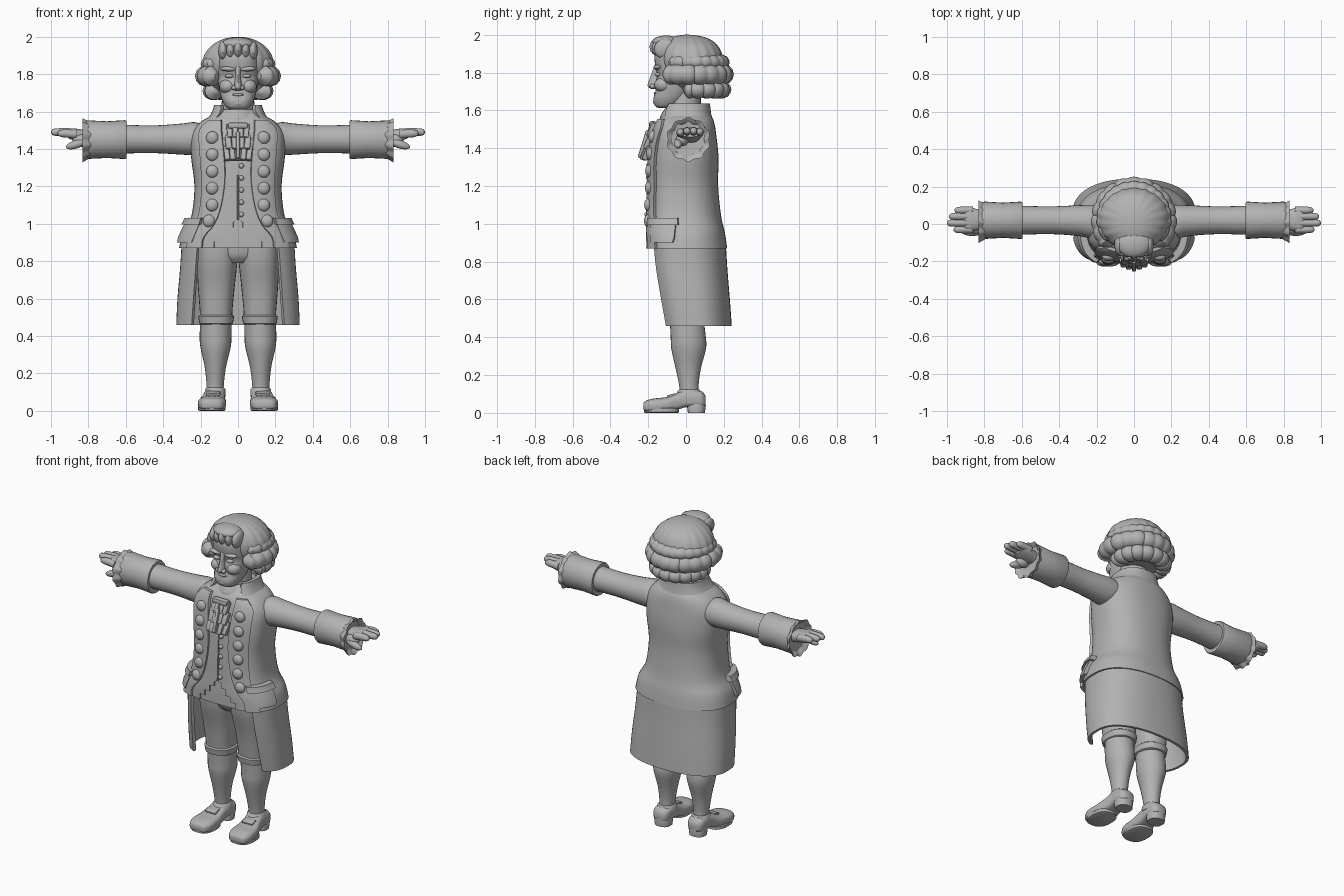
import bpy, bmesh, math
from mathutils import Vector, Euler, Matrix

grey = bpy.data.materials.new("plain_grey")
grey.diffuse_color = (0.45, 0.45, 0.45, 1)
TAU = 2 * math.pi


def finish(name, bm):
    bmesh.ops.recalc_face_normals(bm, faces=bm.faces)
    me = bpy.data.meshes.new(name)
    bm.to_mesh(me)
    bm.free()
    me.materials.append(grey)
    ob = bpy.data.objects.new(name, me)
    bpy.context.collection.objects.link(ob)
    return ob


def skin(name, loops):
    """Closed skin over matching point loops, capped at both ends."""
    bm = bmesh.new()
    vs = [[bm.verts.new(p) for p in lp] for lp in loops]
    n = len(vs[0])
    for a, b in zip(vs, vs[1:]):
        for i in range(n):
            j = (i + 1) % n
            bm.faces.new((a[i], a[j], b[j], b[i]))
    bm.faces.new(vs[0])
    bm.faces.new(vs[-1])
    return finish(name, bm)


def refine(rings, k=4):
    """Catmull-Rom resampling of ring parameters."""
    out = []
    for i in range(len(rings) - 1):
        p0, p1 = rings[max(i - 1, 0)], rings[i]
        p2, p3 = rings[i + 1], rings[min(i + 2, len(rings) - 1)]
        for s in range(k):
            t = s / k
            out.append(tuple(b + .5 * t * (c - a + t * (2*a - 5*b + 4*c - d + t * (3*(b - c) + d - a)))
                             for a, b, c, d in zip(p0, p1, p2, p3)))
    return out + [rings[-1]]


def spoint(t, a, b, nf, nb):
    """Superellipse point; t = 0 faces the front (-v)."""
    s, c = math.sin(t), math.cos(t)
    e = 2 / (nf if c > 0 else nb)
    return (a * math.copysign(abs(s) ** e, s), -b * math.copysign(abs(c) ** e, c))


def loft(name, rings, axis='z', nf=2.0, nb=2.0, seg=28, lobes=0, wave=0.0, side=1, fine=4):
    """Rings are (position, centre u, centre v, radius u, radius v)."""
    loops = []
    for p, cu, cv, a, b in (refine(rings, fine) if fine > 1 else rings):
        lp = []
        for i in range(seg):
            t = TAU * i / seg
            f = 1 + wave * math.cos(lobes * t)
            u, v = spoint(t, a * f, b * f, nf, nb)
            u, v = u + cu, v + cv
            x, y, z = {'z': (u, v, p), 'x': (p, u, v), 'y': (u, p, v)}[axis]
            lp.append((x * side, y, z))
        loops.append(lp)
    return skin(name, loops)


def blob(name, loc, scale, rot=(0, 0, 0)):
    bm = bmesh.new()
    m = Matrix.LocRotScale(Vector(loc), Euler(rot), Vector(scale))
    bmesh.ops.create_uvsphere(bm, u_segments=18, v_segments=12, radius=1, matrix=m)
    return finish(name, bm)


def slab(name, loc, size, rot=(0, 0, 0), bev=.008):
    bm = bmesh.new()
    m = Matrix.LocRotScale(Vector(loc), Euler(rot), Vector(size))
    bmesh.ops.create_cube(bm, size=1, matrix=m)
    bmesh.ops.bevel(bm, geom=bm.edges[:], offset=bev, segments=2, affect='EDGES', profile=.5)
    return finish(name, bm)


# Coat body
NF, NB = 3.0, 2.3
BODY = refine([(.87, 0, .005, .315, .213), (.95, 0, 0, .297, .206), (1.04, 0, -.007, .25, .193),
               (1.2, 0, -.012, .233, .182), (1.35, 0, -.008, .25, .18), (1.47, 0, -.005, .25, .165),
               (1.54, 0, 0, .205, .148), (1.58, 0, .005, .14, .122), (1.61, 0, .005, .1, .1)])
loft("coat_body", BODY, nf=NF, nb=NB, seg=56, fine=1)


def body_ring(z):
    for r, q in zip(BODY, BODY[1:]):
        if r[0] <= z <= q[0]:
            f = (z - r[0]) / (q[0] - r[0])
            return tuple(i + f * (j - i) for i, j in zip(r, q))
    return BODY[0]


def angle_at(x, a, n=NF):
    return math.asin(min(1, abs(x) / a) ** (n / 2))


def shell(name, rows, thick, inset=.01, side=1, seg=14):
    """Curved plate; rows are (ring, start angle, end angle)."""
    loops = []
    for (z, cu, cv, a, b), t0, t1 in rows:
        lp = []
        for off, order in ((thick, range(seg + 1)), (-inset, range(seg, -1, -1))):
            for i in order:
                u, v = spoint(t0 + (t1 - t0) * i / seg, a + off, b + off, NF, NB)
                lp.append((side * (u + cu), v + cv, z))
        loops.append(lp)
    return skin(name, loops)


def front_rows(table):
    rows = []
    for z, x0, x1 in table:
        r = body_ring(z)
        rows.append((r, angle_at(x0, r[3]), angle_at(x1, r[3])))
    return rows


def front_y(x, z):
    r = body_ring(z)
    return r[2] + spoint(angle_at(x, r[3]), r[3], r[4], NF, NB)[1]


LAPEL = refine([(.87, .185, .265), (.93, .175, .25), (1.0, .12, .215), (1.1, .085, .19), (1.25, .066, .185),
                (1.4, .075, .195), (1.5, .085, .195), (1.555, .085, .145)], 3)
VEST = [(.87, .125, .24), (.905, .125, .22), (.906, .09, .22), (.94, .09, .2), (.941, .055, .2),
        (.98, .055, .15), (.981, .025, .15), (1.01, .025, .12), (1.02, .004, .11), (1.1, .004, .1),
        (1.25, .004, .08), (1.45, .004, .08)]
for s in (1, -1):
    shell("coat_front", front_rows(LAPEL), .016, side=s)
    shell("waistcoat_front", front_rows(VEST), .007, side=s)
    for z in (1.46, 1.37, 1.28, 1.19, 1.10, 1.015):
        x = .137 if z > 1.05 else .155
        blob("coat_button", (s * x, front_y(x, z) - .014, z), (.034, .022, .034))
    # Pocket flap and its raised top edge
    flap = [(.9, .72, 1.38), (.93, .68, 1.42), (.99, .66, 1.45), (1.02, .66, 1.47)]
    shell("pocket_flap", [(body_ring(z), a, b) for z, a, b in flap], .02, side=s)
    edge = [(.995, .62, 1.5), (1.01, .62, 1.5), (1.03, .62, 1.5)]
    shell("pocket_edge", [(body_ring(z), a, b) for z, a, b in edge], .034, side=s)
for i in range(5):
    z = 1.05 + i * .065
    blob("waistcoat_button", (.018, front_y(.018, z) - .008, z), (.014, .012, .014))

# Coat skirt, open at the front
SKIRT = refine([(.46, 0, .052, .326, .186), (.6, 0, .035, .32, .193), (.76, 0, .015, .306, .2),
                (.89, 0, .005, .298, .202)], 3)
rows = []
for r in SKIRT:
    t = angle_at(.215 + .03 * (.89 - r[0]) / .43, r[3])
    rows.append((r, t, TAU - t))
shell("coat_skirt", rows, .004, .012, seg=52)

# Collar and neck
COLLAR = [((1.555, 0, .0, .16, .132), .75, TAU - .75), ((1.585, 0, .002, .138, .122), .62, TAU - .62),
          ((1.615, 0, .006, .125, .115), .6, TAU - .6), ((1.635, 0, .008, .12, .11), .7, TAU - .7)]
shell("coat_collar", COLLAR, .008, .014, seg=40)
loft("neck", [(1.52, 0, -.015, .1, .1), (1.6, 0, -.012, .09, .09), (1.7, 0, -.005, .085, .085)])
loft("neck_cloth", [(1.53, 0, -.025, .11, .115), (1.565, 0, -.025, .112, .112), (1.6, 0, -.02, .1, .098),
                    (1.612, 0, -.02, .088, .088)])

# Pleated cravat in three tiers
for z, y, n, w in ((1.495, -.183, 4, .03), (1.435, -.2, 4, .034), (1.375, -.215, 5, .03)):
    for i in range(n):
        k = i - (n - 1) / 2
        slab("cravat_pleat", (k * w, y - .006 * (i % 2) + abs(k) * .005, z), (w * .97, .03, .08),
             (-.42, k * .06, 0), .007)
slab("cravat_knot", (0, -.175, 1.525), (.11, .04, .035), bev=.012)
slab("cravat_tail", (0, -.222, 1.42), (.022, .025, .15), (-.3, 0, 0), .007)

for s in (1, -1):
    # Sleeve, turned cuff and lace frill
    loft("sleeve", [(.16, .01, 1.45, .09, .07), (.23, .012, 1.455, .09, .088), (.3, .018, 1.453, .082, .083),
                    (.45, .02, 1.452, .074, .074), (.62, .02, 1.453, .078, .077)], 'x', side=s)
    loft("cuff", [(.6, .02, 1.45, .07, .07), (.597, .02, 1.45, .096, .1), (.605, .02, 1.45, .1, .104),
                  (.7, .02, 1.45, .094, .098), (.8, .02, 1.45, .1, .103), (.812, .02, 1.45, .096, .1),
                  (.808, .02, 1.45, .08, .08)], 'x', side=s, fine=1)
    loft("lace_frill", [(.78, .013, 1.45, .085, .085), (.805, .013, 1.448, .1, .1), (.832, .012, 1.446, .113, .113),
                        (.828, .012, 1.446, .104, .104), (.79, .013, 1.45, .07, .07)],
         'x', seg=72, lobes=10, wave=.045, side=s, fine=1)
    # Hand
    loft("palm", [(.76, .02, 1.46, .045, .035), (.83, .022, 1.468, .055, .036), (.88, .024, 1.478, .066, .032),
                  (.91, .024, 1.482, .06, .022)], 'x', side=s, nf=2.4, nb=2.4)
    for y, tip, z in ((-.03, .965, 1.483), (.005, 1.0, 1.49), (.04, .99, 1.49), (.073, .96, 1.486)):
        loft("finger", [(.86, y, z - .005, .02, .022), (.92, y, z, .02, .022), (tip - .02, y, z, .0185, .019),
                        (tip - .005, y, z, .012, .012), (tip, y, z, .003, .003)], 'x', seg=14, side=s)
    blob("thumb", (s * .865, -.042, 1.425), (.058, .022, .022), (0, s * .3, 0))
    blob("thumb_base", (s * .84, -.02, 1.445), (.045, .035, .035))

    # Breeches, knee band, stocking
    loft("breeches", [(.46, .117, .005, .08, .085), (.5, .117, .005, .088, .095), (.53, .117, .005, .087, .1),
                      (.66, .116, .0, .098, .115), (.8, .112, -.01, .109, .14), (.9, .11, -.01, .112, .15)],
         nf=2.5, nb=2.3, side=s)
    loft("knee_band", [(.462, .117, .005, .082, .085), (.468, .117, .005, .09, .1), (.505, .117, .005, .096, .106),
                       (.512, .117, .005, .088, .097)], nf=2.4, nb=2.3, side=s, fine=1)
    loft("stocking", [(.08, .122, .02, .045, .05), (.15, .122, .015, .047, .052), (.24, .121, .012, .058, .068),
                      (.34, .12, .014, .081, .092), (.4, .12, .012, .085, .093), (.48, .118, .005, .084, .09)], side=s)
    # Shoe with heel, tongue and buckle
    loft("shoe", [(-.226, .142, .035, .03, .014), (-.215, .141, .036, .056, .027), (-.17, .139, .041, .074, .035),
                  (-.1, .136, .047, .072, .037), (-.05, .131, .06, .062, .044), (0, .126, .077, .056, .047),
                  (.05, .124, .078, .056, .045), (.085, .124, .073, .05, .04), (.104, .124, .065, .03, .024)],
         'y', nf=4, nb=2.6, side=s)
    loft("sole", [(0, .14, -.13, .066, .085), (.004, .14, -.13, .073, .093), (.022, .14, -.13, .073, .093),
                  (.03, .14, -.13, .065, .085)], nf=2.5, nb=2.5, side=s, fine=1)
    loft("heel", [(0, .124, .055, .05, .045), (.04, .124, .055, .054, .05), (.06, .124, .055, .05, .045)],
         nf=3, nb=2.3, side=s, fine=1)
    loft("shoe_top", [(.08, .122, .015, .056, .07), (.115, .122, .018, .055, .062), (.125, .122, .018, .046, .052)],
         side=s, fine=1)
    slab("shoe_buckle", (s * .132, -.075, .092), (.075, .05, .014), (.25, 0, 0), .005)

    # Eye, brow, cheek and nostril
    blob("eye", (s * .047, -.148, 1.79), (.024, .018, .011))
    blob("brow", (s * .052, -.15, 1.828), (.045, .022, .013), (0, s * -.05, 0))
    blob("cheek", (s * .055, -.118, 1.735), (.045, .05, .04))
    blob("nostril", (s * .02, -.176, 1.727), (.015, .016, .013))

# Seat of the breeches
loft("breeches_seat", [(.79, 0, -.005, .1, .11), (.83, 0, -.005, .19, .14), (.9, 0, -.005, .21, .15)])

# Head
loft("face", [(1.612, 0, -.105, .045, .04), (1.625, 0, -.1, .065, .065), (1.66, 0, -.08, .085, .093),
              (1.7, 0, -.06, .097, .102), (1.75, 0, -.045, .106, .116), (1.79, 0, -.04, .11, .112),
              (1.83, 0, -.04, .113, .122), (1.9, 0, -.035, .113, .13), (1.96, 0, -.02, .09, .1)], nf=2.5, nb=2)
loft("nose", [(1.712, 0, -.16, .014, .02), (1.725, 0, -.165, .021, .036), (1.745, 0, -.16, .02, .04),
              (1.79, 0, -.15, .014, .034), (1.84, 0, -.145, .017, .022)], seg=16)
blob("upper_lip", (0, -.157, 1.69), (.035, .014, .008))
blob("lower_lip", (0, -.156, 1.676), (.028, .014, .008))
blob("chin", (0, -.142, 1.645), (.04, .032, .024))

# Wig crown with waved hair
loft("wig_crown", [(1.68, 0, .08, .1, .09), (1.75, 0, .05, .16, .145), (1.83, 0, .03, .188, .165),
                   (1.89, 0, .025, .185, .167), (1.94, 0, .02, .155, .148), (1.975, 0, .015, .108, .112),
                   (1.993, 0, .01, .06, .065), (2.0, 0, .005, .012, .012)], seg=96, lobes=18, wave=.012)


def wig_roll(name, z, rx, ry, cy, r, h, t0, lobes):
    """Scalloped roll of curls from temple to temple."""
    loops = []
    n = 110
    for i in range(n + 1):
        f = i / n
        t = t0 + (TAU - 2 * t0) * f
        k = .84 + .16 * abs(math.sin(math.pi * lobes * f)) ** .6
        k *= min(1, .35 + 14 * min(f, 1 - f))
        lp = []
        for j in range(14):
            q = TAU * j / 14
            d = r * k * math.cos(q)
            lp.append(((rx + d) * math.sin(t), cy - (ry + d) * math.cos(t), z + h * k * math.sin(q)))
        loops.append(lp)
    skin(name, loops)


wig_roll("wig_upper_roll", 1.855, .155, .155, .03, .046, .04, .75, 17)
wig_roll("wig_middle_roll", 1.79, .172, .175, .02, .058, .056, .72, 15)
wig_roll("wig_lower_roll", 1.71, .135, .125, .06, .055, .048, 1.0, 11)

# Swept-up forelock
for i in range(5):
    x = (i - 2) * .04
    h = .006 * abs(i - 2)
    blob("forelock_strand", (x, -.135 + 2 * h, 1.938 - h), (.025, .058, .052), (.25, 0, 0))
blob("forelock_top", (0, -.105, 1.962), (.09, .075, .034))

for ob in bpy.data.objects:
    ob.select_set(True)
bpy.context.view_layer.objects.active = bpy.data.objects[0]
bpy.ops.object.shade_smooth_by_angle(angle=math.radians(42))
